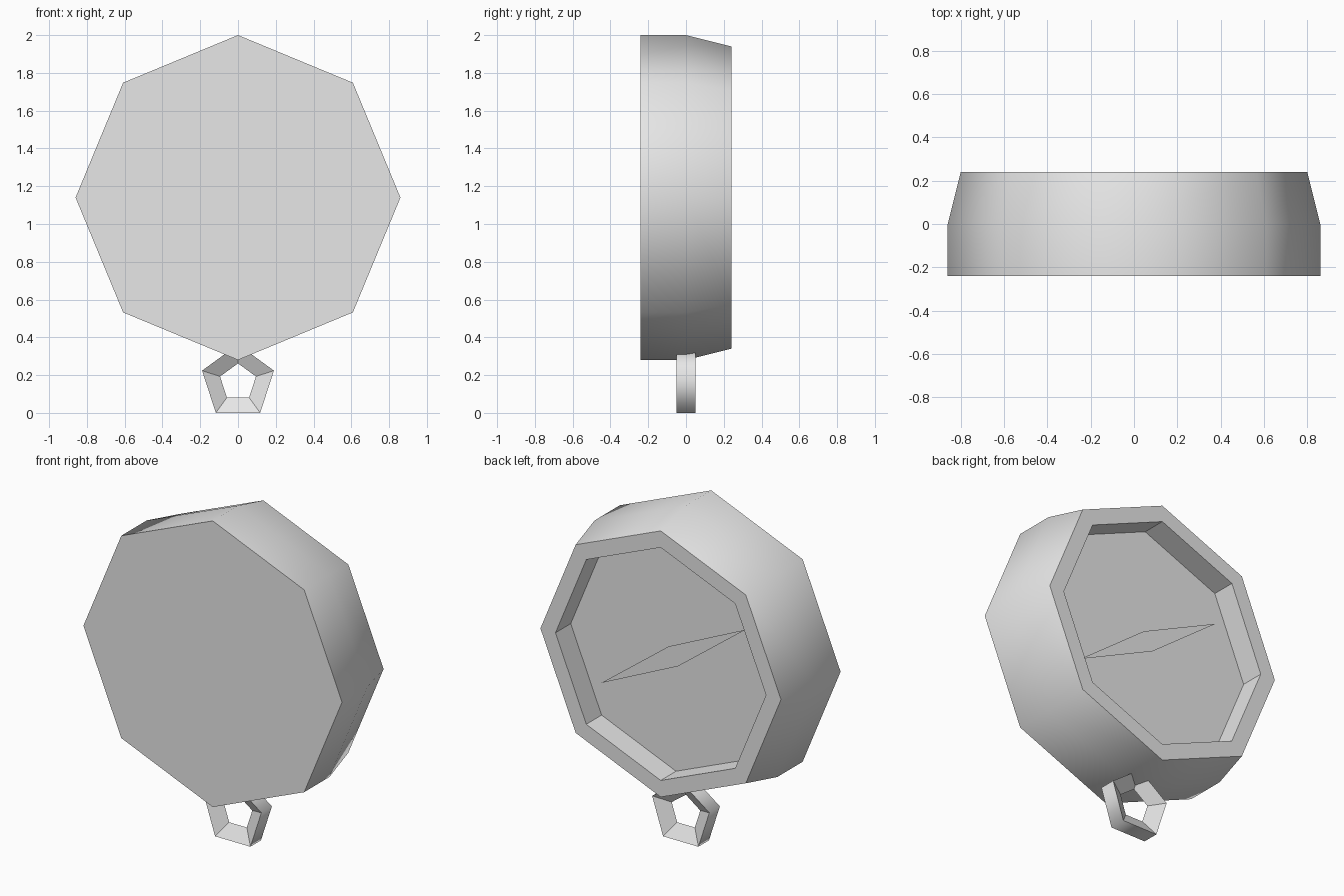
import bpy
import bmesh
from math import sin, cos, tau, radians
from mathutils import Vector

cube = bpy.data.objects.get("Cube")
if cube:
    bpy.data.objects.remove(cube, do_unlink=True)

grey = bpy.data.materials.new("light_grey")
grey.use_nodes = True
grey.diffuse_color = (0.8, 0.8, 0.8, 1)
grey.node_tree.nodes["Principled BSDF"].inputs["Base Color"].default_value = (0.8, 0.8, 0.8, 1)


def finish(name, bm):
    bmesh.ops.recalc_face_normals(bm, faces=bm.faces)
    mesh = bpy.data.meshes.new(name)
    bm.to_mesh(mesh)
    bm.free()
    mesh.materials.append(grey)
    obj = bpy.data.objects.new(name, mesh)
    bpy.context.collection.objects.link(obj)
    return obj


def lathe(name, profile, sides, centre_z, smooth_bands, closed=False):
    """Sweep (radius, y) points around the y axis, with a corner pointing up."""
    bm = bmesh.new()
    rings = []
    for radius, y in profile:
        angles = [tau * i / sides for i in range(sides)]
        rings.append([bm.verts.new((radius * sin(a), y, centre_z + radius * cos(a)))
                      for a in angles])
    pairs = list(zip(rings, rings[1:]))
    if closed:
        pairs.append((rings[-1], rings[0]))
    else:
        bm.faces.new(rings[0])
        bm.faces.new(rings[-1])
    for band, (a, b) in enumerate(pairs):
        for i in range(sides):
            j = (i + 1) % sides
            face = bm.faces.new((a[i], a[j], b[j], b[i]))
            face.smooth = band in smooth_bands
    return finish(name, bm)


# Eight-sided case: flat front, tapered rear half, recessed dial
lathe("case", [(0.86, -0.24), (0.86, 0), (0.80, 0.24), (0.70, 0.24), (0.70, 0.095)],
      8, 1.14, smooth_bands=(0, 1))

# Five-sided hanging loop with a wedge-shaped section
lathe("hanging_loop", [(0.20, -0.05), (0.20, 0.05), (0.10, 0)],
      5, 0.162, smooth_bands=(0,), closed=True)

# Flat diamond needle floating just above the dial
tilt = radians(-31)
along = Vector((cos(tilt), 0, sin(tilt))) * 0.56
across = Vector((-sin(tilt), 0, cos(tilt))) * 0.06
centre = Vector((0, 0.12, 1.14))
bm = bmesh.new()
needle = bm.faces.new([bm.verts.new(centre + p) for p in (along, -across, -along, across)])
needle_obj = finish("needle", bm)
if needle_obj.data.polygons[0].normal.y < 0:
    needle_obj.data.flip_normals()
